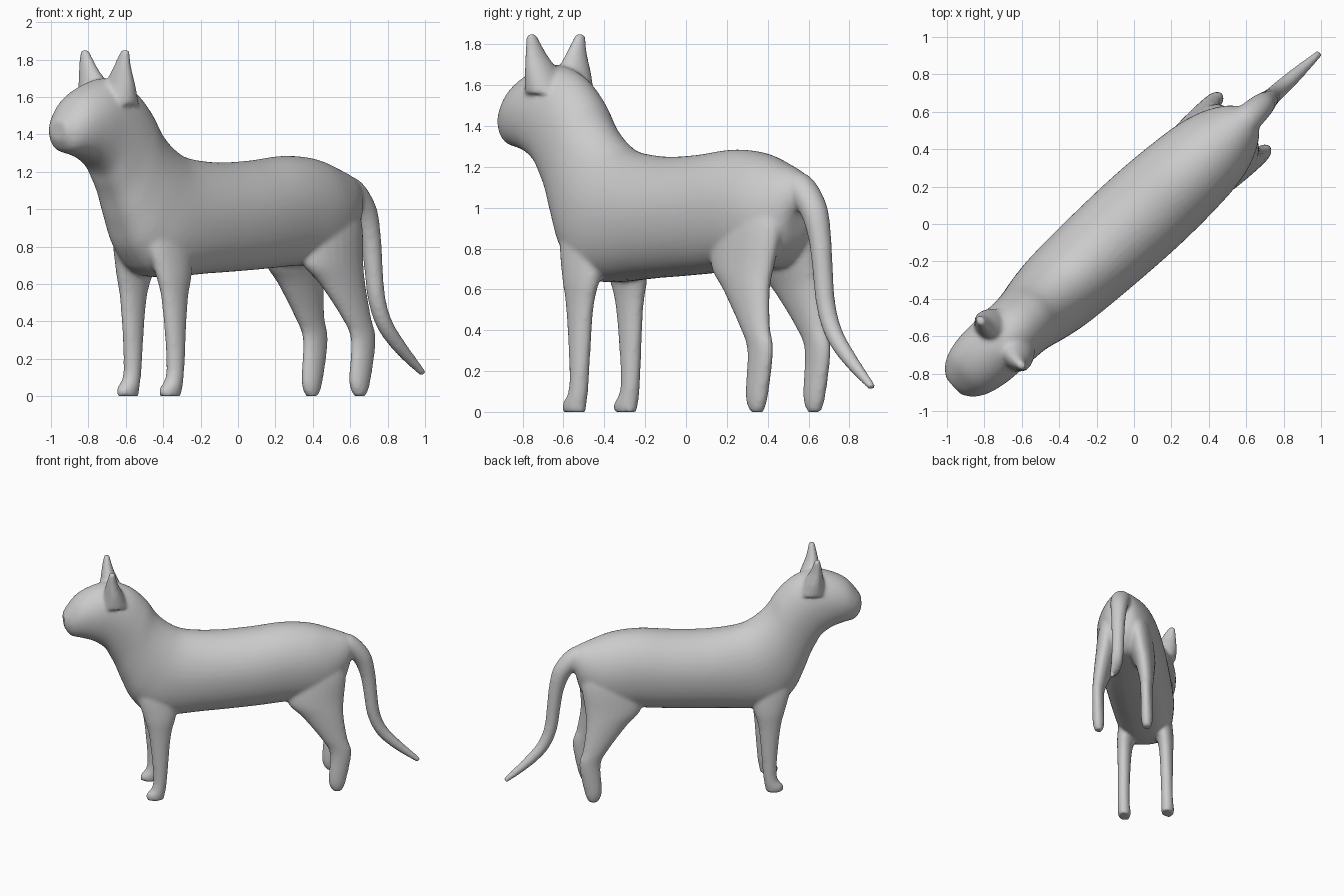
import bpy
import bmesh
import math
from mathutils import Vector, Matrix

cube = bpy.data.objects.get("Cube")
if cube:
    bpy.data.objects.remove(cube, do_unlink=True)

# The animal is modelled along its own length (x), then turned to its heading
HEADING = Matrix.Rotation(math.radians(42.3), 4, 'Z') @ Matrix.Translation((0, 0.008, 0))

fur = bpy.data.materials.new("plain grey")
fur.use_nodes = True
GREY = (0.6, 0.6, 0.6, 1)
fur.diffuse_color = GREY
fur.node_tree.nodes["Principled BSDF"].inputs["Base Color"].default_value = GREY


def refine(rings, steps=4):
    """Add rings along a smooth curve through the given ones."""
    result = []
    last = len(rings) - 1
    for i in range(last):
        near = [rings[min(max(k, 0), last)] for k in (i - 1, i, i + 1, i + 2)]
        for step in range(steps):
            t = step / steps
            result.append([
                b + ((c - a) * t + (2 * a - 5 * b + 4 * c - d) * t ** 2
                     + (3 * b - a - 3 * c + d) * t ** 3) / 2
                for a, b, c, d in zip(*near)])
    result.append(rings[-1])
    return result


def loft(bm, rings, sides=24, fullness=1.0):
    """Skin closed rings; a low fullness power makes the lower flank squarer."""
    loops = []
    for centre, u, v in refine(rings):
        loop = []
        for i in range(sides):
            angle = math.tau * i / sides
            c, s = math.cos(angle), math.sin(angle)
            if c < 0:
                s = math.copysign(abs(s) ** fullness, s)
            loop.append(bm.verts.new(centre + u * c + v * s))
        loops.append(loop)
    for a, b in zip(loops, loops[1:]):
        for i in range(sides):
            j = (i + 1) % sides
            bm.faces.new((a[i], a[j], b[j], b[i]))
    bm.faces.new(loops[0][::-1])
    bm.faces.new(loops[-1])


def torso_rings(sections):
    """Rings from a top point, a bottom point and a half width."""
    rings = []
    for top_x, top_z, low_x, low_z, width in sections:
        top, low = Vector((top_x, 0, top_z)), Vector((low_x, 0, low_z))
        rings.append(((top + low) / 2, (top - low) / 2, Vector((0, width, 0))))
    return rings


def upright_rings(sections, side):
    """Level rings from height, front, back, sideways centre and half width."""
    rings = []
    for z, front, back, offset, width in sections:
        centre = Vector(((front + back) / 2, side * offset, z))
        rings.append((centre, Vector(((back - front) / 2, 0, 0)), Vector((0, width, 0))))
    return rings


def tube_rings(path):
    """Round rings square to a path of length, height and radius."""
    points = [Vector((x, 0, z)) for x, z, r in path]
    rings = []
    for i, (x, z, r) in enumerate(path):
        along = (points[min(i + 1, len(points) - 1)] - points[max(i - 1, 0)]).normalized()
        across = Vector((0, 1, 0))
        rings.append((points[i], across * r, along.cross(across) * r))
    return rings


# Muzzle, head, neck, chest, belly and rump
TORSO = [
    (-1.30, 1.47, -1.295, 1.37, .06), (-1.26, 1.53, -1.25, 1.31, .115),
    (-1.19, 1.61, -1.17, 1.29, .155), (-1.08, 1.67, -1.08, 1.26, .175),
    (-.95, 1.70, -1.0, 1.20, .18), (-.80, 1.65, -.96, 1.13, .182),
    (-.68, 1.54, -.92, 1.05, .185), (-.60, 1.42, -.87, .92, .195),
    (-.50, 1.33, -.79, .76, .215), (-.38, 1.275, -.63, .64, .235),
    (-.15, 1.25, -.25, .655, .25), (.1, 1.26, .1, .675, .255),
    (.34, 1.285, .36, .695, .245), (.54, 1.27, .55, .70, .225),
    (.70, 1.22, .68, .72, .185), (.82, 1.17, .78, .82, .12),
    (.87, 1.1, .82, .95, .06)]

FRONT_LEG = [
    (0, -.70, -.57, .17, .045), (.04, -.70, -.565, .17, .05),
    (.14, -.65, -.55, .17, .045), (.5, -.68, -.52, .165, .052),
    (.66, -.72, -.48, .155, .065), (.85, -.77, -.45, .125, .075),
    (1.05, -.76, -.45, .1, .06)]

HIND_LEG = [
    (0, .68, .75, .19, .03), (.08, .65, .78, .19, .045),
    (.30, .66, .82, .19, .045), (.42, .60, .79, .185, .052),
    (.60, .46, .765, .165, .07), (.72, .35, .77, .142, .088),
    (.90, .36, .79, .11, .1), (1.05, .45, .77, .08, .09)]

EAR = [
    (1.56, -1.03, -.83, .095, .1), (1.66, -1.01, -.87, .105, .095),
    (1.75, -.995, -.91, .133, .06), (1.85, -.975, -.935, .162, .025)]

TAIL = [
    (.68, 1.1, .09), (.82, 1.09, .08), (.92, .99, .068), (.965, .85, .056),
    (.985, .7, .05), (1.01, .52, .047), (1.07, .38, .044), (1.18, .26, .037),
    (1.345, .12, .02)]

bm = bmesh.new()
loft(bm, torso_rings(TORSO), sides=40, fullness=.68)
loft(bm, tube_rings(TAIL))
for side in (-1, 1):
    for limb in (FRONT_LEG, HIND_LEG, EAR):
        loft(bm, upright_rings(limb, side))
bmesh.ops.recalc_face_normals(bm, faces=bm.faces)
bm.transform(HEADING)

mesh = bpy.data.meshes.new("cat_body")
bm.to_mesh(mesh)
bm.free()
mesh.materials.append(fur)
body = bpy.data.objects.new("cat_body", mesh)
bpy.context.collection.objects.link(body)

# Fuse the parts into one skin and soften the joins
fuse = body.modifiers.new("fuse", 'REMESH')
fuse.mode = 'VOXEL'
fuse.voxel_size = .013
fuse.use_smooth_shade = True
soften = body.modifiers.new("soften", 'SMOOTH')
soften.factor = .5
soften.iterations = 6
